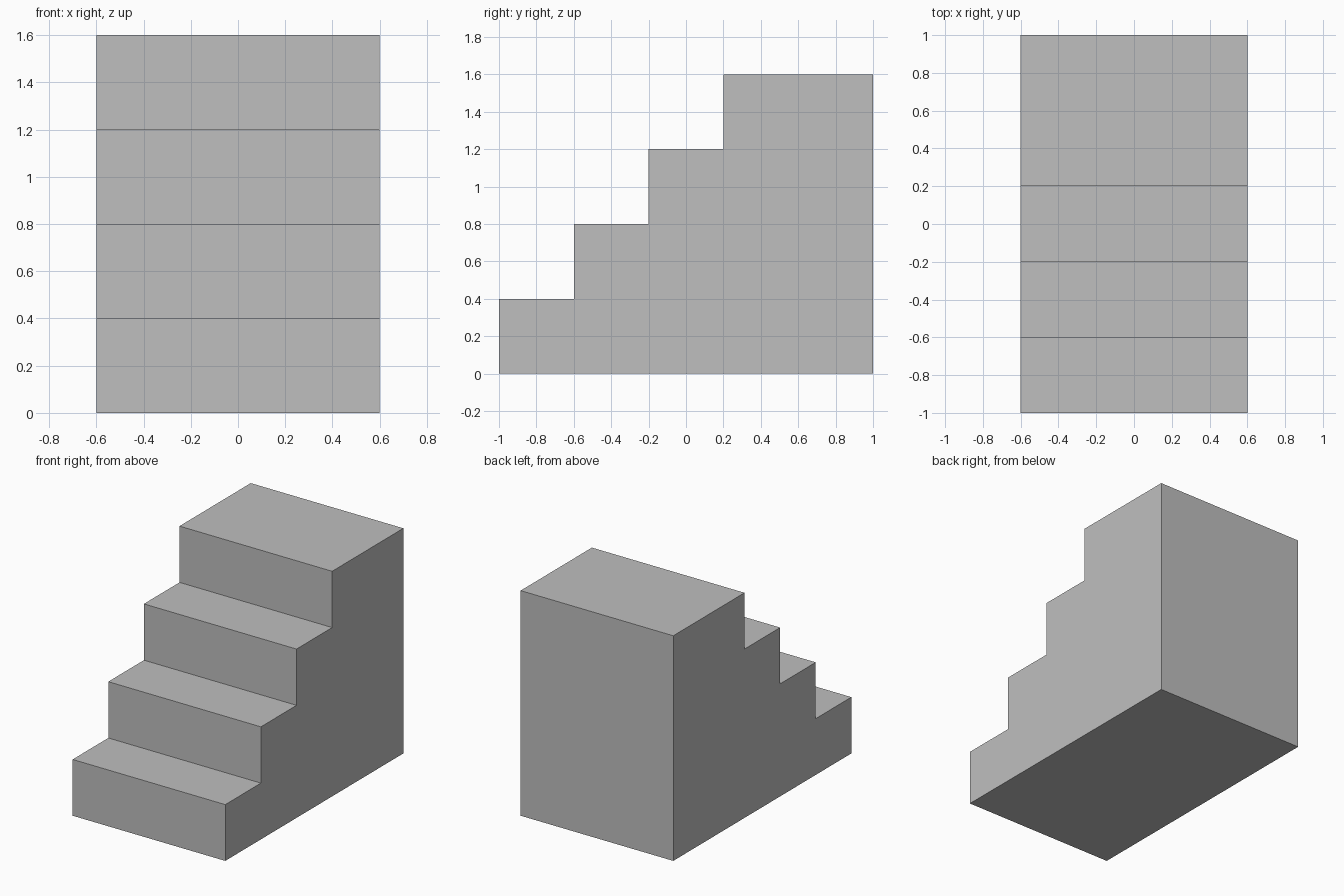
import bpy
import bmesh

cube = bpy.data.objects.get("Cube")
if cube:
    bpy.data.objects.remove(cube, do_unlink=True)

STEPS = 4
RISE = 0.4
TREAD = 0.4
HALF_WIDTH = 0.6
FRONT, BACK = -1.0, 1.0

# Plain grey material
grey = bpy.data.materials.new("plain_grey")
grey.use_nodes = True
colour = (0.52, 0.52, 0.52, 1)
grey.diffuse_color = colour
grey.node_tree.nodes["Principled BSDF"].inputs["Base Color"].default_value = colour

# Stepped side profile as (y, z): each step adds a riser and a tread
profile = [(BACK, 0), (FRONT, 0)]
for i in range(STEPS):
    y, top = FRONT + i * TREAD, (i + 1) * RISE
    end = BACK if i == STEPS - 1 else y + TREAD
    profile += [(y, top), (end, top)]

# Extrude the profile across the width into one solid staircase
bm = bmesh.new()
side = bm.faces.new([bm.verts.new((-HALF_WIDTH, y, z)) for y, z in profile])
extruded = bmesh.ops.extrude_face_region(bm, geom=[side], use_keep_orig=True)
verts = [g for g in extruded["geom"] if isinstance(g, bmesh.types.BMVert)]
bmesh.ops.translate(bm, verts=verts, vec=(2 * HALF_WIDTH, 0, 0))
bmesh.ops.recalc_face_normals(bm, faces=bm.faces)

mesh = bpy.data.meshes.new("staircase")
bm.to_mesh(mesh)
bm.free()
mesh.materials.append(grey)
bpy.context.collection.objects.link(bpy.data.objects.new("staircase", mesh))
